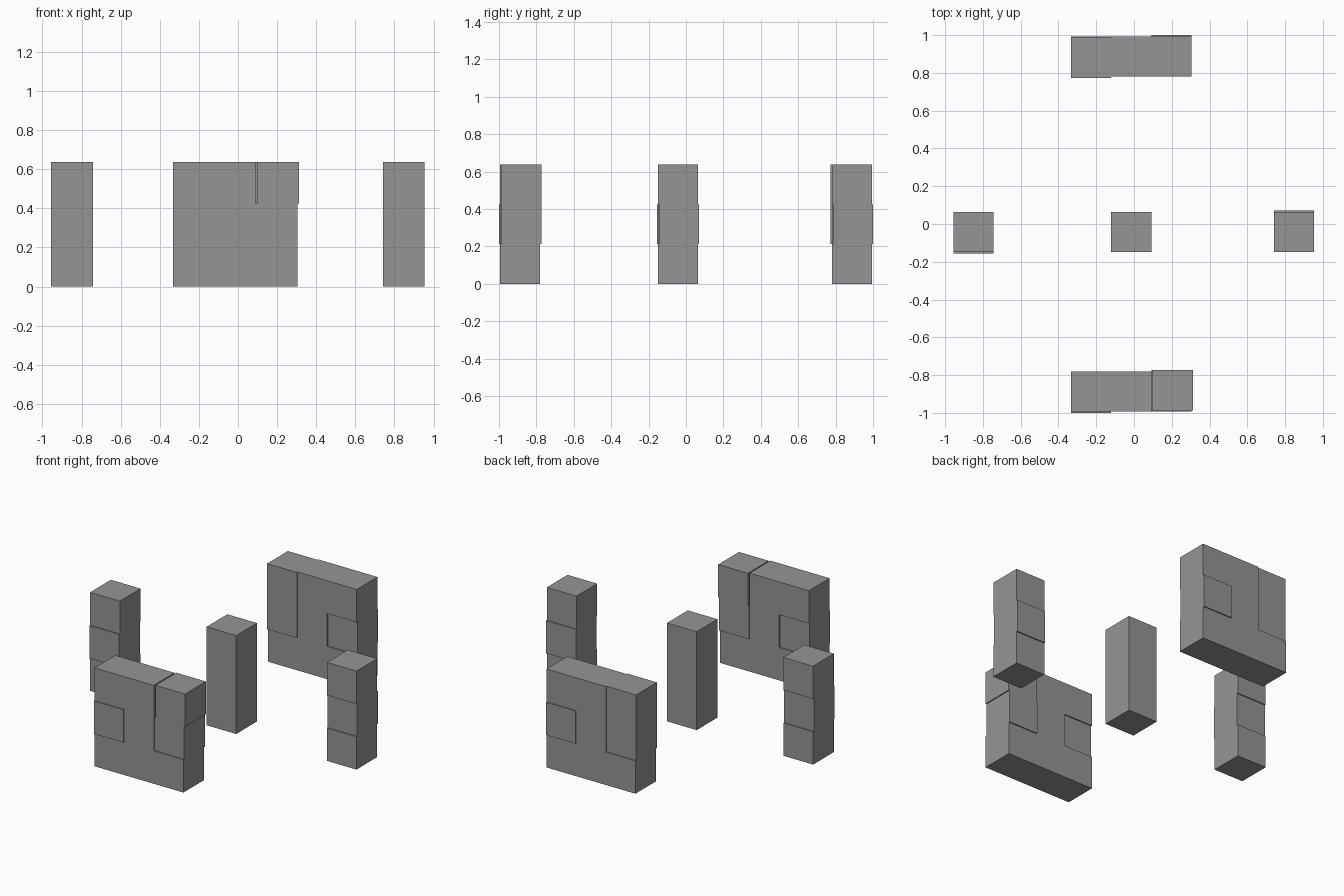
import bpy, bmesh
from mathutils import Matrix, Vector

if "Cube" in bpy.data.objects:
    bpy.data.objects.remove(bpy.data.objects["Cube"])

S = 0.2125      # block edge
D = 0.007       # small shift of misplaced blocks

stone = bpy.data.materials.new("grey stone")
stone.diffuse_color = (0.3, 0.3, 0.3, 1)
stone.use_nodes = True
stone.node_tree.nodes["Principled BSDF"].inputs["Base Color"].default_value = stone.diffuse_color


def block_stack(name, x, y, columns, shifts):
    """Stack of cubes, three high; shifts maps (column, row) to an offset."""
    bm = bmesh.new()
    for col in range(columns):
        for row in range(3):
            pos = Vector(((col - (columns - 1) / 2) * S, 0, (row + 0.5) * S))
            pos += Vector(shifts.get((col, row), (0, 0, 0)))
            bmesh.ops.create_cube(bm, size=S, matrix=Matrix.Translation(pos))
    mesh = bpy.data.meshes.new(name)
    bm.to_mesh(mesh)
    bm.free()
    mesh.materials.append(stone)
    obj = bpy.data.objects.new(name, mesh)
    obj.location = (x, y, 0)
    bpy.context.collection.objects.link(obj)


# Two walls, three blocks wide, with a few blocks nudged out of line
block_stack("front_wall", -0.0145, -0.887, 3,
            {(0, 1): (0, -D, 0), (2, 1): (0, D, 0), (2, 2): (D, D, 0)})
block_stack("back_wall", -0.0145, 0.887, 3,
            {(0, 1): (0, -D, 0), (0, 2): (0, -D, 0), (2, 1): (0, D, 0)})

# Three pillars between the walls
block_stack("left_pillar", -0.849, -0.043, 1, {(0, 1): (0, -D, 0)})
block_stack("centre_pillar", -0.0145, -0.043, 1, {})
block_stack("right_pillar", 0.847, -0.043, 1, {(0, 1): (0, D, 0)})
